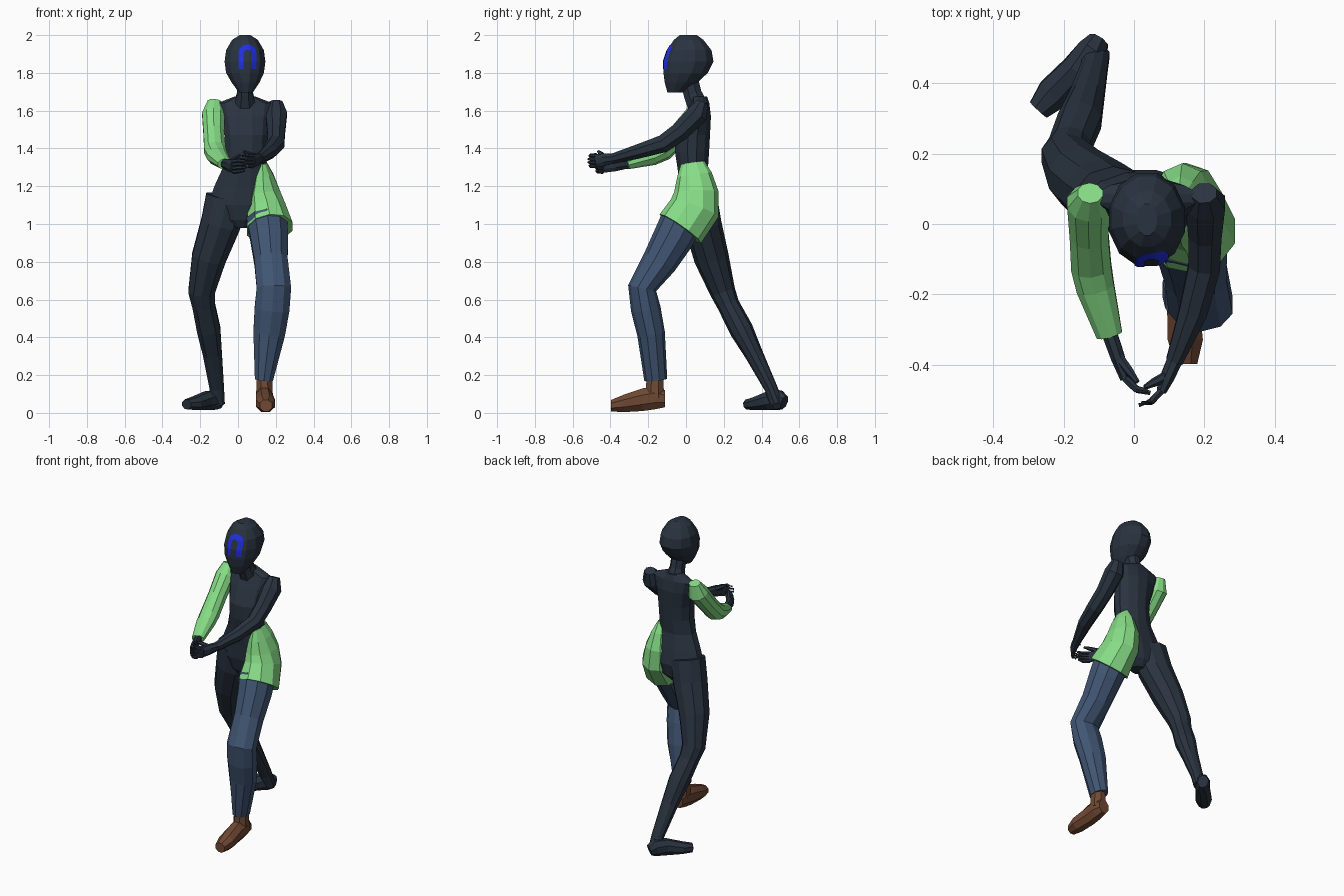
import bpy, bmesh, math
from mathutils import Vector
from mathutils.bvhtree import BVHTree


def material(name, rgb):
    m = bpy.data.materials.new(name)
    m.diffuse_color = (*rgb, 1)
    return m


DARK = material("dark slate", (0.022, 0.033, 0.050))
GREEN = material("light green", (0.24, 0.72, 0.24))
DENIM = material("denim blue", (0.052, 0.092, 0.172))
BROWN = material("brown leather", (0.16, 0.066, 0.034))
BLUE = material("bright blue", (0.015, 0.03, 0.72))


def finish(name, bm, mat):
    bmesh.ops.recalc_face_normals(bm, faces=bm.faces)
    me = bpy.data.meshes.new(name)
    bm.to_mesh(me)
    ob = bpy.data.objects.new(name, me)
    bpy.context.collection.objects.link(ob)
    me.materials.append(mat)
    return ob


def add_tube(bm, rings, n=10, axis=None):
    """Faceted tube through rings of (x, y, z, half width, half depth)."""
    pts = [Vector(r[:3]) for r in rings]
    grow = 1 / math.cos(math.pi / n)
    loops = []
    for i, r in enumerate(rings):
        if axis:
            t = Vector(axis)
        else:
            t = Vector((0, 0, 0))
            if i > 0:
                t += (pts[i] - pts[i - 1]).normalized()
            if i < len(pts) - 1:
                t += (pts[i + 1] - pts[i]).normalized()
            t.normalize()
        ref = Vector((1, 0, 0)) if abs(t.x) < 0.9 else Vector((0, 1, 0))
        u = (ref - t * ref.dot(t)).normalized()
        v = t.cross(u)
        loop = []
        for k in range(n):
            a = 2 * math.pi * (k + 0.5) / n
            loop.append(bm.verts.new(pts[i] + u * math.cos(a) * r[3] * grow
                                     + v * math.sin(a) * r[4] * grow))
        loops.append(loop)
    for a, b in zip(loops, loops[1:]):
        for k in range(n):
            j = (k + 1) % n
            bm.faces.new((a[k], a[j], b[j], b[k]))
    bm.faces.new(loops[0])
    bm.faces.new(loops[-1])


def tube(name, mat, rings, n=10, axis=None):
    bm = bmesh.new()
    add_tube(bm, rings, n, axis)
    return finish(name, bm, mat)


def hand(name, wrist, knuckle, tip, thumb):
    """Palm with four stacked fingers and a thumb."""
    w, k, t, th = map(Vector, (wrist, knuckle, tip, thumb))
    bm = bmesh.new()
    add_tube(bm, [(*w, .022, .025), (*w.lerp(k, .55), .020, .033), (*k, .014, .034)], 8)
    for i in range(4):
        dz = Vector((0, 0, (i - 1.5) * 0.019))
        reach = (0.85, 1.0, 1.02, 0.9)[i]
        mid = k.lerp(t, .5 * reach) + dz + Vector((0, -0.012, 0))
        end = k.lerp(t, reach) + dz * 0.9
        add_tube(bm, [(*(k + dz), .010, .010), (*mid, .009, .009), (*end, .006, .006)], 6)
    base = w.lerp(k, .5) + Vector((0, 0, .012))
    add_tube(bm, [(*base, .013, .013), (*base.lerp(th, .6), .011, .011), (*th, .006, .006)], 6)
    return finish(name, bm, DARK)


# Head and neck
head = tube("head", DARK, [
    (.037, .012, 2.0, .028, .045), (.037, .014, 1.975, .068, .078),
    (.037, .018, 1.92, .100, .117), (.037, .013, 1.86, .108, .132),
    (.037, -.002, 1.80, .100, .117), (.040, -.025, 1.75, .074, .088),
    (.042, -.058, 1.695, .036, .040)], 12, (0, 0, -1))
tube("neck", DARK, [(.037, .065, 1.62, .062, .055), (.037, .035, 1.69, .042, .048),
                    (.037, .015, 1.77, .042, .048)], 8)

# Arch-shaped mark laid on the face
bm = bmesh.new()
bvh_bm = bmesh.new()
bvh_bm.from_mesh(head.data)
bvh = BVHTree.FromBMesh(bvh_bm)
cx, cz, rad = .050, 1.903, .034
path = [(-rad, 1.82 + (cz - 1.82) * i / 6, -1, 0) for i in range(6)]
path += [(-rad * math.cos(a), cz + rad * math.sin(a), -math.cos(a), math.sin(a))
         for a in (math.pi * i / 12 for i in range(13))]
path += [(rad, cz - (cz - 1.82) * i / 6, 1, 0) for i in range(1, 7)]
rows = []
for x, z, nx, nz in path:
    row = []
    for s in (-.014, -.005, .005, .014):
        px, pz = cx + x + nx * s, z + nz * s
        hit = bvh.ray_cast(Vector((px, -1, pz)), Vector((0, 1, 0)))[0]
        row.append(bm.verts.new((px, hit.y - .004, pz)))
    rows.append(row)
for a, b in zip(rows, rows[1:]):
    for k in range(3):
        bm.faces.new((a[k], b[k], b[k + 1], a[k + 1]))
bvh_bm.free()
finish("face_mark", bm, BLUE)

# Torso
tube("torso", DARK, [
    (.037, .070, 1.675, .055, .042), (.037, .075, 1.64, .145, .048),
    (.040, .060, 1.57, .130, .072), (.045, .035, 1.47, .115, .092),
    (.045, .032, 1.38, .110, .090), (.033, .036, 1.29, .117, .080),
    (.030, .050, 1.20, .155, .085), (.015, .062, 1.10, .175, .092),
    (.010, .065, 1.02, .110, .075), (.015, .060, .98, .050, .045)], 12, (0, 0, -1))

# Rear dark leg and foot
tube("rear_leg", DARK, [
    (-.060, .070, 1.14, .110, .090), (-.092, .088, 1.00, .105, .095),
    (-.155, .135, .82, .090, .088), (-.193, .195, .64, .070, .064),
    (-.182, .225, .57, .060, .056), (-.155, .293, .44, .062, .060),
    (-.135, .360, .31, .050, .046), (-.112, .450, .13, .038, .033),
    (-.110, .480, .05, .040, .034)], 10)
tube("rear_foot", DARK, [
    (-.100, .520, .055, .030, .036), (-.120, .490, .068, .042, .052),
    (-.165, .440, .065, .042, .048), (-.230, .370, .050, .048, .034),
    (-.272, .325, .045, .032, .026)], 8)

# Green hip panel, denim leg and shoe
tube("hip_short", GREEN, [
    (.130, .035, 1.325, .022, .060), (.132, .045, 1.26, .055, .088),
    (.137, .055, 1.17, .085, .112), (.150, .047, 1.085, .100, .128),
    (.168, -.030, .975, .121, .127)], 10)
tube("trouser_leg", DENIM, [
    (.152, -.015, 1.03, .108, .108), (.165, -.065, .93, .100, .103),
    (.175, -.140, .80, .088, .089), (.190, -.232, .66, .091, .072),
    (.180, -.213, .55, .092, .075), (.165, -.185, .42, .084, .070),
    (.137, -.160, .175, .048, .058)], 10)
tube("shoe_ankle", BROWN, [(.140, -.165, .20, .040, .043), (.140, -.165, .08, .045, .050)], 8)
tube("shoe", BROWN, [
    (.140, -.112, .075, .035, .045), (.140, -.160, .080, .045, .060),
    (.140, -.230, .070, .046, .060), (.146, -.330, .050, .050, .046),
    (.148, -.398, .038, .032, .030)], 8, (0, -1, 0))

# Arms and hands
tube("green_sleeve", GREEN, [
    (-.125, .088, 1.650, .035, .030), (-.130, .060, 1.58, .060, .060),
    (-.128, -.030, 1.48, .055, .055), (-.122, -.120, 1.39, .057, .054),
    (-.110, -.180, 1.36, .054, .048), (-.070, -.315, 1.318, .037, .028)], 10)
tube("bare_arm", DARK, [
    (.200, .088, 1.645, .035, .030), (.203, .060, 1.58, .056, .057),
    (.202, -.030, 1.49, .047, .050), (.200, -.120, 1.425, .045, .047),
    (.168, -.250, 1.385, .040, .038), (.115, -.390, 1.345, .024, .027)], 8)
hand("right_hand", (-.072, -.305, 1.320), (-.025, -.440, 1.305), (.045, -.480, 1.310),
     (.010, -.450, 1.365))
hand("left_hand", (.117, -.385, 1.347), (.078, -.475, 1.335), (.015, -.515, 1.335),
     (.030, -.465, 1.385))
